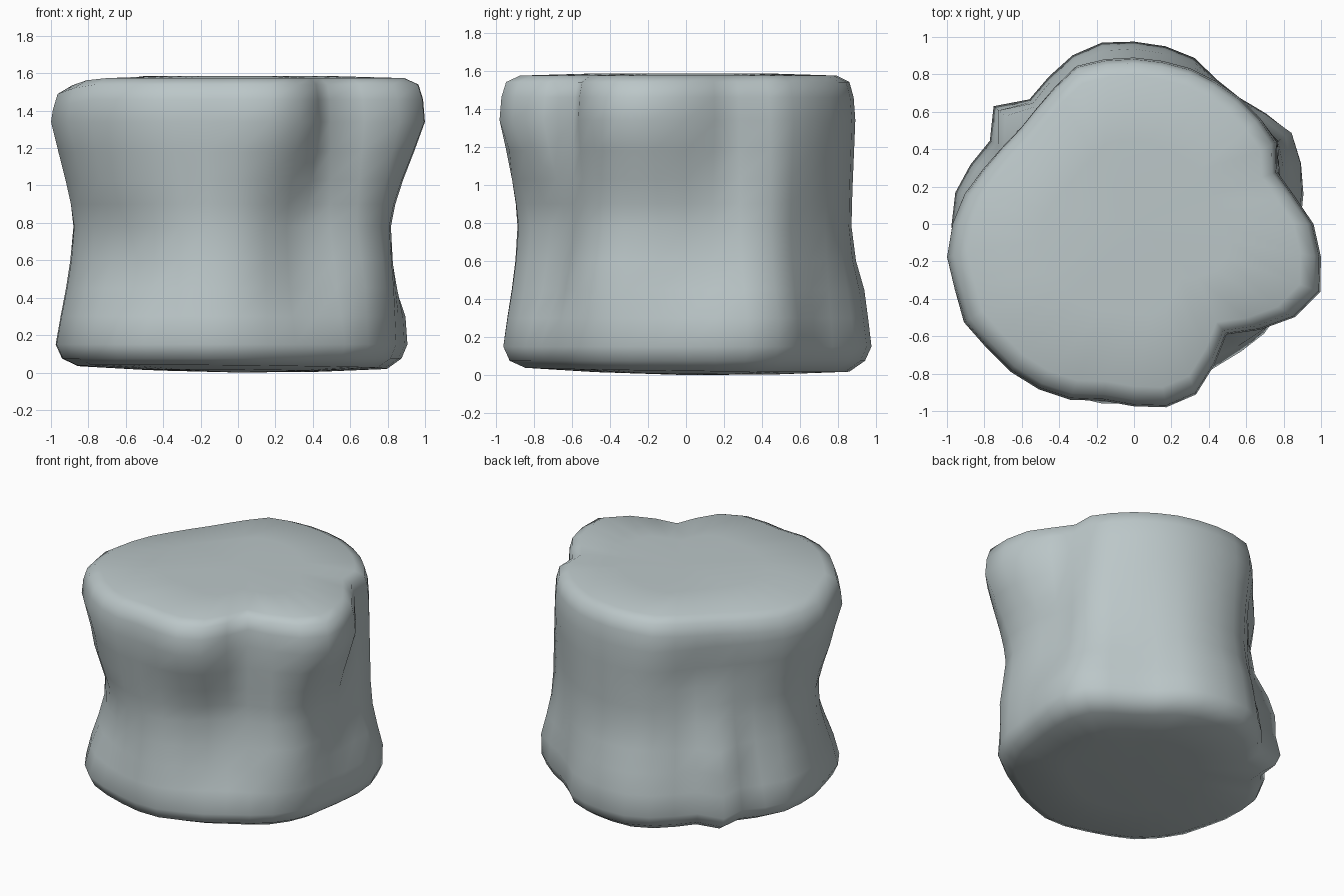
import bpy, bmesh, math

# Radii every 10 degrees, counter-clockwise from +x
FOOT = [.89, .92, .95, .97, .92, .88, .89, .945, .965, .975, .985, .96,
        .91, .87, .98, .89, .93, .97, .975, .985, .99, 1.02, 1.03, 1.03,
        1.0, .98, .975, .96, .92, .90, .88, .89, .91, .91, .90, .88]
WAIST = [.81, .79, .83, .89, .855, .84, .845, .86, .87, .87, .87, .85,
         .81, .785, .80, .765, .79, .85, .88, .89, .90, .90, .90, .90,
         .90, .91, .90, .88, .83, .77, .75, .775, .83, .87, .86, .83]
CROWN = [.96, .87, .815, .88, .88, .88, .88, .885, .885, .89, .895, .90,
         .85, .815, .80, .82, .86, .92, .97, 1.015, 1.02, 1.05, 1.03, 1.03,
         1.02, 1.0, .96, .975, .995, .97, .865, .77, .88, .995, 1.06, 1.015]

# Rings: height, foot weight, waist weight, crown weight (sum = scale)
RINGS = [(.010, .50, 0, 0), (.028, .88, 0, 0), (.075, .965, 0, 0), (.15, 1, 0, 0),
         (.30, .72, .28, 0), (.45, .42, .58, 0), (.60, .18, .82, 0), (.78, 0, 1, 0),
         (.90, 0, .87, .13), (1.03, 0, .64, .36), (1.18, 0, .32, .68), (1.34, 0, 0, 1),
         (1.46, 0, 0, .99), (1.54, 0, 0, .965), (1.574, 0, 0, .89), (1.585, 0, 0, .5)]

# Local lumps and hollows: angle, height, angular width, height width, amount
LUMPS = [(140, .52, 9, .18, .08), (136, 1.10, 20, .18, -.04),
         (325, .48, 14, .18, .03), (225, .58, 22, .18, -.04),
         (225, 1.0, 22, .12, .02), (20, .34, 22, .12, .035),
         (95, .42, 22, .14, .025), (296, .45, 12, .18, -.03),
         (300, .80, 12, .20, -.02)]


def lump(deg, z):
    total = 0
    for a, h, wa, wh, amount in LUMPS:
        d = (deg - a + 180) % 360 - 180
        total += amount * math.exp(-(d / wa) ** 2 - ((z - h) / wh) ** 2)
    return total


bm = bmesh.new()
n = len(FOOT)
rings = []
for z, a, b, c in RINGS:
    ring = []
    for i in range(n):
        r = a * FOOT[i] + b * WAIST[i] + c * CROWN[i]
        if .15 < z < 1.4:
            r += lump(360 * i / n, z)
        t = math.tau * i / n
        ring.append(bm.verts.new((r * math.cos(t), r * math.sin(t), z)))
    rings.append(ring)

# Lumpy side wall
for lo, hi in zip(rings, rings[1:]):
    for i in range(n):
        j = (i + 1) % n
        bm.faces.new((lo[i], lo[j], hi[j], hi[i]))

# Top and bottom fans
top = bm.verts.new((0, 0, 1.585))
base = bm.verts.new((0, 0, 0))
for i in range(n):
    j = (i + 1) % n
    bm.faces.new((rings[-1][i], rings[-1][j], top))
    bm.faces.new((rings[0][j], rings[0][i], base))

for v in bm.verts:
    # Slight tilt of the underside
    if v.co.z < .05:
        v.co.z = max(0, v.co.z - .012 * v.co.y - .008 * v.co.x)
    # Top rim sinks towards the back left
    if v.co.z > 1.4:
        v.co.z -= .16 * max(0, -.94 * v.co.x + .34 * v.co.y - .53)
for f in bm.faces:
    f.smooth = True

mesh = bpy.data.meshes.new("stump_rock")
bm.to_mesh(mesh)
bm.free()
obj = bpy.data.objects.new("stump_rock", mesh)
bpy.context.collection.objects.link(obj)

# Blue-grey stone
mat = bpy.data.materials.new("blue grey stone")
mat.diffuse_color = (.50, .57, .58, 1)
mesh.materials.append(mat)
